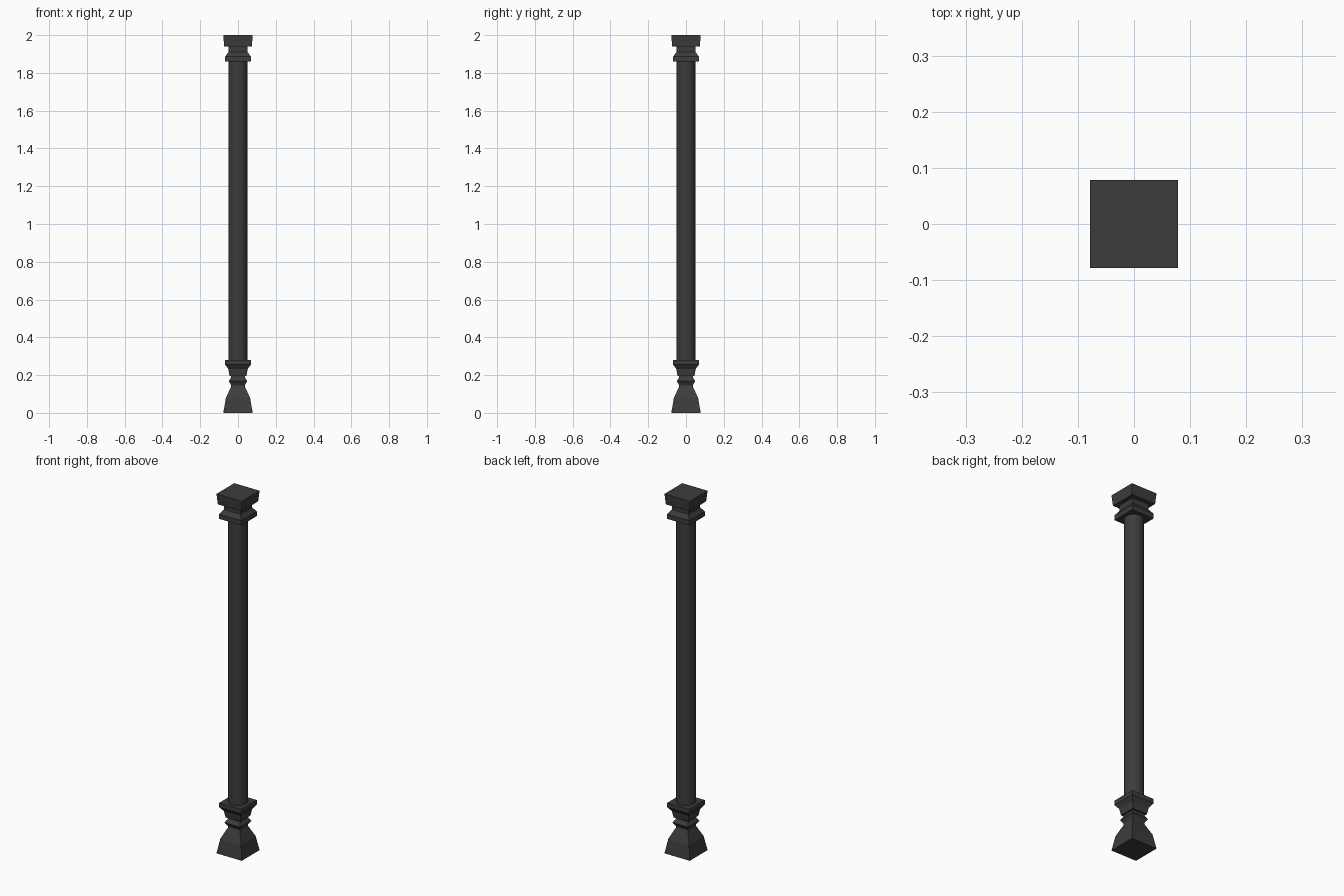
import bpy
import bmesh
from math import radians

cube = bpy.data.objects.get("Cube")
if cube:
    bpy.data.objects.remove(cube, do_unlink=True)

iron = bpy.data.materials.new("dark_iron")
iron.use_nodes = True
colour = (0.045, 0.045, 0.045, 1)
iron.diffuse_color = colour
iron.node_tree.nodes["Principled BSDF"].inputs["Base Color"].default_value = colour


def add_object(name, bm):
    bmesh.ops.recalc_face_normals(bm, faces=bm.faces)
    mesh = bpy.data.meshes.new(name)
    bm.to_mesh(mesh)
    bm.free()
    mesh.materials.append(iron)
    obj = bpy.data.objects.new(name, mesh)
    bpy.context.collection.objects.link(obj)
    return obj


def square_turning(name, profile):
    """Stack square rings of (half width, height) into a closed solid."""
    bm = bmesh.new()
    rings = [[bm.verts.new((sx * w, sy * w, z))
              for sx, sy in ((-1, -1), (1, -1), (1, 1), (-1, 1))]
             for w, z in profile]
    for low, high in zip(rings, rings[1:]):
        for i in range(4):
            j = (i + 1) % 4
            bm.faces.new((low[i], low[j], high[j], high[i]))
    bm.faces.new(rings[0])
    bm.faces.new(rings[-1])
    return add_object(name, bm)


# Flared foot, waist bead and lower collar
square_turning("base", [
    (0.078, 0), (0.064, 0.08), (0.036, 0.14), (0.036, 0.147),
    (0.049, 0.168), (0.036, 0.187), (0.036, 0.195), (0.045, 0.196),
    (0.051, 0.232), (0.068, 0.255), (0.068, 0.28)])

# Upper collar, neck and top block
square_turning("capital", [
    (0.068, 1.86), (0.068, 1.886), (0.051, 1.91), (0.051, 1.94),
    (0.073, 1.941), (0.078, 2.0)])

# Round shaft
bm = bmesh.new()
bmesh.ops.create_cone(bm, cap_ends=True, segments=32, radius1=0.05,
                      radius2=0.05, depth=1.6)
bmesh.ops.translate(bm, verts=bm.verts, vec=(0, 0, 1.07))
shaft = add_object("shaft", bm)
bpy.ops.object.select_all(action="DESELECT")
shaft.select_set(True)
bpy.context.view_layer.objects.active = shaft
bpy.ops.object.shade_smooth_by_angle(angle=radians(30))
